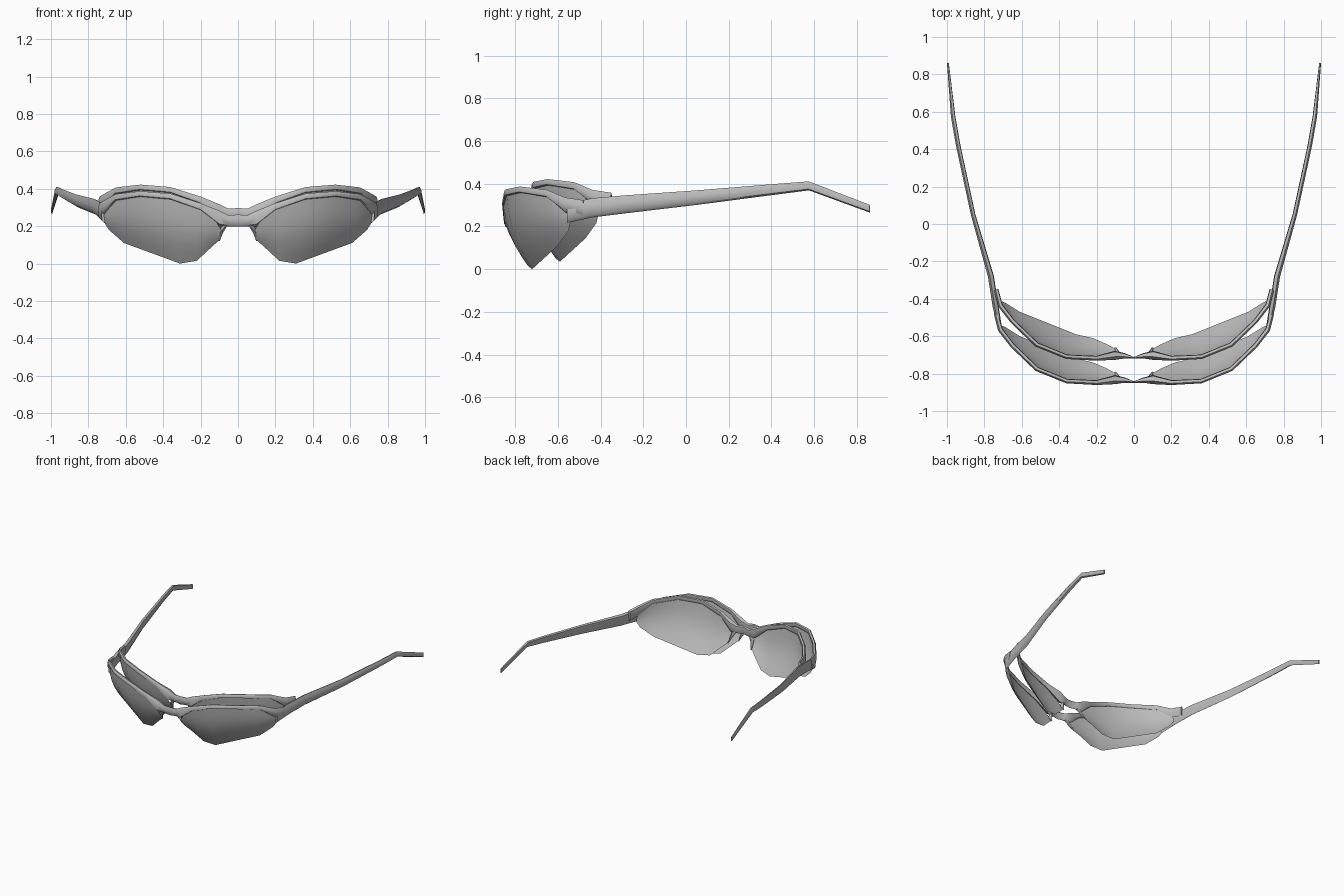
import bpy, bmesh, math
from mathutils import Vector

cube = bpy.data.objects.get("Cube")
if cube:
    bpy.data.objects.remove(cube, do_unlink=True)

grey = bpy.data.materials.new("satin grey")
grey.use_nodes = True
colour = (0.5, 0.5, 0.5, 1)
grey.diffuse_color = colour
grey.node_tree.nodes["Principled BSDF"].inputs["Base Color"].default_value = colour


def finish(name, bm, angle):
    """Turn a half model into a smooth object mirrored across x."""
    bmesh.ops.recalc_face_normals(bm, faces=bm.faces)
    mesh = bpy.data.meshes.new(name)
    bm.to_mesh(mesh)
    bm.free()
    mesh.materials.append(grey)
    ob = bpy.data.objects.new(name, mesh)
    bpy.context.collection.objects.link(ob)
    bpy.ops.object.select_all(action="DESELECT")
    ob.select_set(True)
    bpy.context.view_layer.objects.active = ob
    bpy.ops.object.shade_smooth_by_angle(angle=math.radians(angle))
    mirror = ob.modifiers.new("mirror", "MIRROR")
    mirror.merge_threshold = 0.002
    return ob


def bridge(bm, rows, closed):
    """Join successive rows of vertices with quads."""
    for a, b in zip(rows, rows[1:]):
        n = len(a)
        for i in range(n if closed else n - 1):
            j = (i + 1) % n
            bm.faces.new((a[i], a[j], b[j], b[i]))


def loft(name, sections, shift, open_start=False):
    """Six-sided bar through (x, y, z, half width, half height) sections."""
    bm = bmesh.new()
    pts = [Vector(s[:3]) + shift for s in sections]
    rows = []
    for i, s in enumerate(sections):
        t = pts[min(i + 1, len(pts) - 1)] - pts[max(i - 1, 0)]
        side = Vector((t.y, -t.x, 0)).normalized()
        if open_start and i == 0:
            side = Vector((0, -1, 0))
        up = Vector((0, 0, 1))
        ring = []
        for u, v in ((1, 0.3), (0.3, 1), (-0.8, 0.8), (-1, -0.3), (-0.3, -1), (0.8, -0.7)):
            ring.append(bm.verts.new(pts[i] + side * u * s[3] + up * v * s[4]))
        rows.append(ring)
    bridge(bm, rows, True)
    if not open_start:
        bm.faces.new(rows[0])
    bm.faces.new(rows[-1])
    return finish(name, bm, 50)


# Lens outline: upper and lower edge from the nose to the temple
upper = [(.085, -.83, .17), (.12, -.85, .23), (.21, -.855, .295), (.36, -.84, .35),
         (.52, -.775, .37), (.65, -.65, .35), (.71, -.57, .29), (.72, -.545, .24)]
lower = [(.095, -.80, .13), (.15, -.77, .08), (.22, -.74, .015), (.31, -.72, 0),
         (.46, -.66, .055), (.61, -.60, .11), (.69, -.55, .18), (.715, -.54, .22)]


def lens(name, shift, steps=6):
    bm = bmesh.new()
    rows = []
    for i, (a, b) in enumerate(zip(upper, lower)):
        a, b = Vector(a), Vector(b)
        bulge = 0.03 * math.sin(math.pi * i / (len(upper) - 1))
        out = Vector((0.35, -0.9, -0.2)) * bulge
        rows.append([bm.verts.new(a.lerp(b, k / steps) + shift
                                  + out * math.sin(math.pi * k / steps))
                     for k in range(steps + 1)])
    bridge(bm, rows, False)
    return finish(name, bm, 60)


# Brow bar running from the nose bridge over the lens to the hinge
brow = [(0, -.845, .23, .004, .032), (.05, -.835, .228, .014, .03),
        (.10, -.832, .24, .024, .042), (.2, -.848, .303, .013, .02),
        (.36, -.84, .358, .012, .016), (.52, -.775, .372, .012, .015),
        (.65, -.65, .354, .012, .018), (.715, -.565, .30, .013, .036),
        (.737, -.48, .283, .012, .04)]
# Tab holding the nose side of the lens
nose = [(.06, -.835, .215, .012, .014), (.088, -.82, .175, .012, .02),
        (.10, -.79, .125, .004, .006)]

# Two stacked fronts: the second sits behind and slightly higher
for label, shift in (("front", Vector((0, 0, 0))), ("rear", Vector((0, .13, .035)))):
    lens(label + "_lenses", shift)
    loft(label + "_brow_bar", brow, shift, open_start=True)
    loft(label + "_nose_tabs", nose, shift)

# Shared temple arms with a bent ear tip
arm = [(.718, -.555, .262, .012, .045), (.74, -.44, .287, .016, .045),
       (.765, -.28, .304, .016, .042), (.86, .05, .335, .012, .034),
       (.94, .42, .374, .012, .025), (.967, .575, .39, .012, .021),
       (.995, .86, .283, .005, .018)]
loft("temple_arms", arm, Vector((0, 0, 0)))
